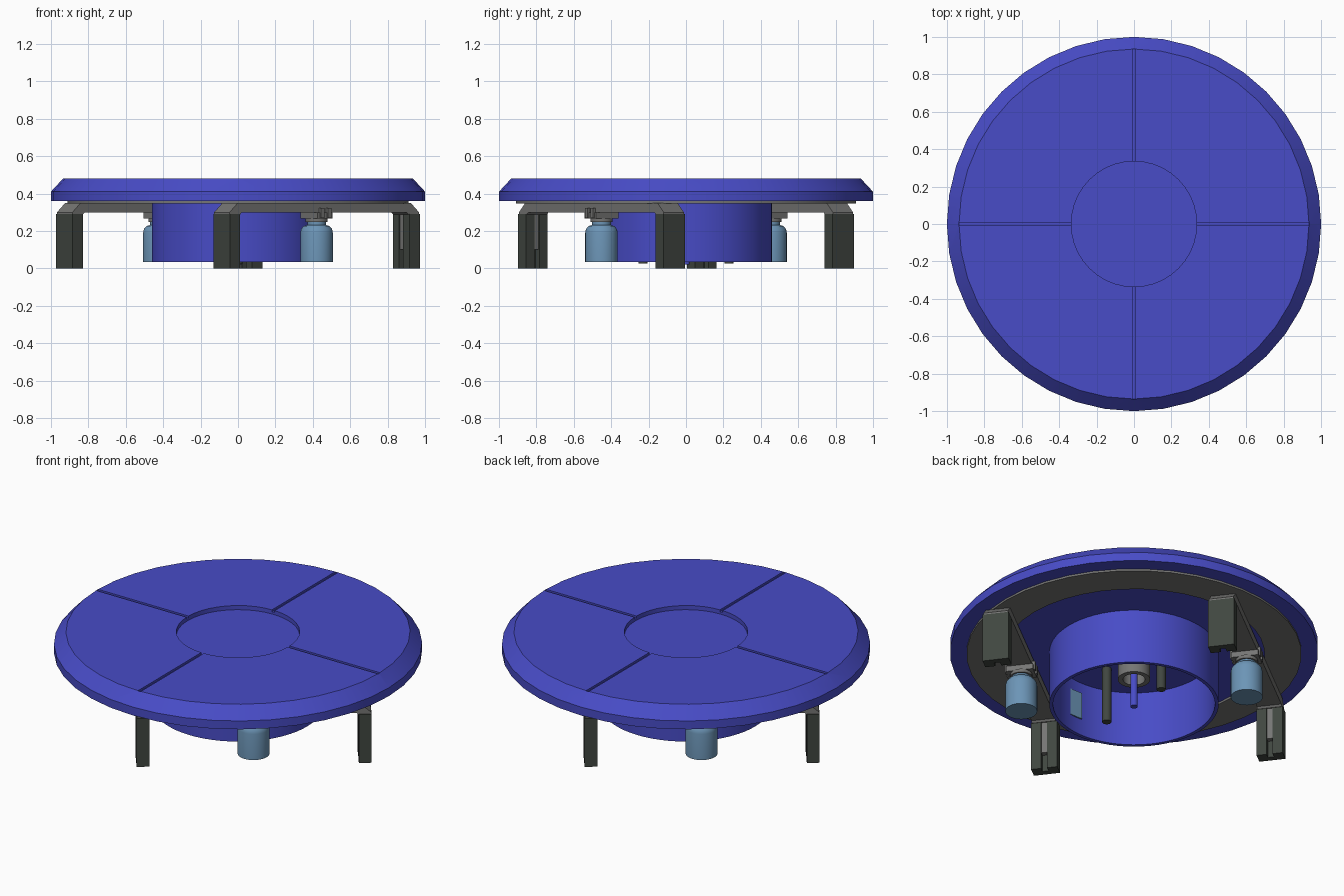
import bpy, bmesh, math
from mathutils import Matrix

if "Cube" in bpy.data.objects:
    bpy.data.objects.remove(bpy.data.objects["Cube"])


def material(name, rgb):
    m = bpy.data.materials.new(name)
    m.diffuse_color = (*rgb, 1)
    m.use_nodes = True
    m.node_tree.nodes["Principled BSDF"].inputs["Base Color"].default_value = m.diffuse_color
    return m


BLUE = material("deep_blue", (0.065, 0.072, 0.57))
STEEL = material("steel_blue", (0.15, 0.30, 0.47))
DARK = material("dark_green_grey", (0.052, 0.062, 0.052))
GREY = material("mid_grey", (0.18, 0.18, 0.175))


def finish(name, bm, mat, matrix=None, smooth=True):
    bmesh.ops.remove_doubles(bm, verts=bm.verts, dist=1e-5)
    bmesh.ops.recalc_face_normals(bm, faces=bm.faces)
    me = bpy.data.meshes.new(name)
    bm.to_mesh(me)
    bm.free()
    me.materials.append(mat)
    ob = bpy.data.objects.new(name, me)
    bpy.context.collection.objects.link(ob)
    if matrix:
        ob.matrix_world = matrix
    if smooth:
        bpy.ops.object.select_all(action='DESELECT')
        ob.select_set(True)
        bpy.context.view_layer.objects.active = ob
        bpy.ops.object.shade_smooth_by_angle(angle=math.radians(30))
    return ob


def lathe(name, profile, mat, steps=40, matrix=None, closed=False):
    """Spin (radius, z) points around z; closed joins last point to first."""
    bm = bmesh.new()
    vs = [bm.verts.new((r, 0, z)) for r, z in profile]
    pairs = list(zip(vs, vs[1:])) + ([(vs[-1], vs[0])] if closed else [])
    es = [bm.edges.new(p) for p in pairs]
    bmesh.ops.spin(bm, geom=vs + es, cent=(0, 0, 0), axis=(0, 0, 1),
                   angle=2 * math.pi, steps=steps, use_duplicate=False)
    return finish(name, bm, mat, matrix)


def add_box(bm, x0, x1, y0, y1, z0, z1):
    m = Matrix.Translation(((x0 + x1) / 2, (y0 + y1) / 2, (z0 + z1) / 2)) \
        @ Matrix.Diagonal((x1 - x0, y1 - y0, z1 - z0, 1))
    bmesh.ops.create_cube(bm, size=1, matrix=m)


def boxes(name, specs, mat, matrix=None):
    bm = bmesh.new()
    for s in specs:
        add_box(bm, *s)
    return finish(name, bm, mat, matrix, smooth=False)


# Tabletop disc with bevelled rim and a recessed centre
disc = lathe("top_disc", [(0, 0.455), (0.335, 0.455), (0.335, 0.48), (0.935, 0.48),
                          (1, 0.41), (1, 0.36), (0, 0.36)], BLUE)

# Four radial grooves cut into the top
for i, (a, b) in enumerate([(0.935, 0.009), (0.009, 0.935)]):
    cutter = boxes("groove_cutter", [(-a, a, -b, b, 0.468, 0.55)], BLUE)
    cutter.hide_render = True
    mod = disc.modifiers.new("groove", 'BOOLEAN')
    mod.operation = 'DIFFERENCE'
    mod.solver = 'EXACT'
    mod.object = cutter
    bpy.context.view_layer.objects.active = disc
    bpy.ops.object.modifier_apply(modifier=mod.name)
    bpy.data.objects.remove(cutter)

# Flat ring under the disc
lathe("under_ring", [(0.71, 0.348), (0.91, 0.348), (0.91, 0.361), (0.71, 0.361)],
      GREY, closed=True)

# Open central drum
lathe("drum", [(0.44, 0.035), (0.46, 0.035), (0.46, 0.362), (0.44, 0.362)],
      BLUE, steps=64, closed=True)

# Hub, spindle and guide rods inside the drum
lathe("hub", [(0.06, 0.19), (0.088, 0.19), (0.088, 0.361), (0.06, 0.361)],
      GREY, steps=32, closed=True)
lathe("spindle", [(0, 0.02), (0.02, 0.02), (0.02, 0.361), (0, 0.361)], BLUE, steps=16)
for y in (-0.23, 0.23):
    lathe("guide_rod", [(0, 0.025), (0.025, 0.025), (0.025, 0.361), (0, 0.361)],
          DARK, steps=16, matrix=Matrix.Translation((0, y, 0)))

# Small plate on the inner drum wall
boxes("inner_plate", [(0.008, 0.09, -0.436, -0.428, 0.13, 0.29)], STEEL)

# Two identical undercarriages, each a cross bar with two feet and one motor
HALF = 0.604
for turn in (0, math.pi):
    base = Matrix.Rotation(turn, 4, 'Z') @ Matrix.Translation((0.42, -0.452, 0)) \
        @ Matrix.Rotation(math.radians(37.4), 4, 'Z')

    # Cross bar with sloped ends
    bm = bmesh.new()
    e = HALF + 0.033
    prof = [(-e, 0.288), (-e, 0.3), (-e + 0.055, 0.35), (e - 0.055, 0.35),
            (e, 0.3), (e, 0.288), (e - 0.07, 0.288), (e - 0.08, 0.298),
            (-e + 0.08, 0.298), (-e + 0.07, 0.288)]
    f = bm.faces.new([bm.verts.new((u, -0.068, z)) for u, z in prof])
    ext = bmesh.ops.extrude_face_region(bm, geom=[f])
    bmesh.ops.translate(bm, vec=(0, 0.136, 0),
                        verts=[g for g in ext["geom"] if isinstance(g, bmesh.types.BMVert)])
    finish("cross_bar", bm, GREY, base, smooth=False)

    # Feet: slotted channels opening inward, each with a grey rib in the slot
    for side in (0, math.pi):
        m = base @ Matrix.Rotation(side, 4, 'Z') @ Matrix.Translation((HALF, 0, 0))
        boxes("foot", [(0.0, 0.035, -0.0725, 0.0725, 0, 0.29),
                       (-0.035, 0.0, -0.0725, -0.017, 0, 0.29),
                       (-0.035, 0.0, 0.017, 0.0725, 0, 0.29)], DARK, m)
        boxes("foot_rib", [(-0.03, 0.005, -0.0165, 0.0165, 0.1, 0.289)], GREY, m)

    # Motor body with rounded shoulder and neck
    lathe("motor", [(0, 0.035), (0.087, 0.035), (0.087, 0.19), (0.083, 0.21),
                    (0.07, 0.226), (0.05, 0.232), (0.05, 0.25), (0, 0.25)],
          STEEL, steps=32, matrix=base)

    # Motor collar and mounting bracket
    lathe("motor_collar", [(0, 0.248), (0.06, 0.248), (0.06, 0.268), (0, 0.268)],
          GREY, steps=24, matrix=base)
    boxes("motor_bracket", [(-0.05, 0.05, -0.075, 0.075, 0.266, 0.299),
                            (-0.035, -0.012, -0.084, 0.084, 0.27, 0.322),
                            (0.012, 0.035, -0.084, 0.084, 0.27, 0.322)], GREY, base)
